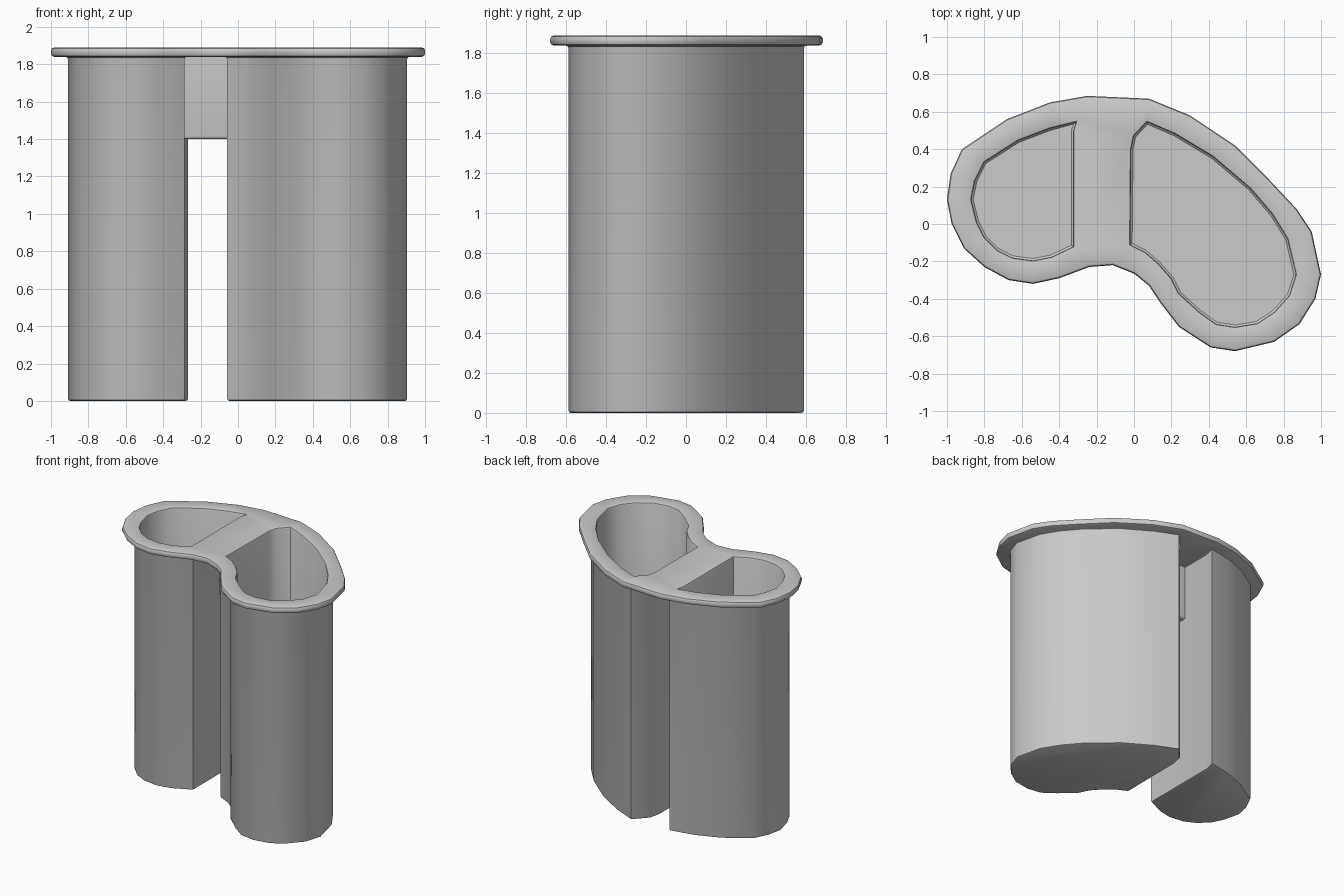
import bpy, bmesh, math
from mathutils import Vector
from mathutils.geometry import normal

old = bpy.data.objects.get("Cube")
if old:
    bpy.data.objects.remove(old)

plastic = bpy.data.materials.new("grey plastic")
plastic.use_nodes = True
GREY = (0.6, 0.6, 0.6, 1)
plastic.diffuse_color = GREY
plastic.node_tree.nodes["Principled BSDF"].inputs["Base Color"].default_value = GREY

TOP, UNDER, WEB_Z = 1.89, 1.84, 1.40
WALL, FLOOR = 0.038, 0.04

# Plan outlines, all counter-clockwise
RIM = [(-1, .13), (-.975, 0), (-.91, -.13), (-.8, -.23), (-.67, -.3), (-.54, -.32),
       (-.4, -.29), (-.24, -.23), (-.115, -.22), (0, -.265), (.08, -.33), (.14, -.42),
       (.24, -.55), (.41, -.66), (.54, -.68), (.75, -.63), (.885, -.535), (.97, -.4),
       (1, -.27), (.95, -.04), (.87, .08), (.72, .24), (.54, .42), (.3, .58),
       (.08, .67), (-.25, .685), (-.45, .65), (-.68, .56), (-.92, .4), (-.98, .27)]
SMALL = [(-.325, -.12), (-.325, .5), (-.31, .545), (-.45, .51), (-.62, .445), (-.8, .33),
         (-.85, .23), (-.87, .13), (-.84, .01), (-.8, -.07), (-.73, -.14), (-.65, -.18),
         (-.54, -.195), (-.44, -.175)]
LARGE = [(-.02, -.11), (.06, -.15), (.13, -.21), (.2, -.29), (.24, -.37), (.35, -.47),
         (.44, -.535), (.54, -.55), (.66, -.53), (.75, -.47), (.83, -.38), (.865, -.27),
         (.82, -.08), (.74, .05), (.62, .19), (.42, .36), (.22, .48), (.07, .545),
         (0, .47), (-.015, .4)]


def offset(outline, d):
    """Move an outline outward by d, limiting the mitre at sharp corners."""
    pts = [Vector(p) for p in outline]
    out = []
    for i, p in enumerate(pts):
        a = (p - pts[i - 1]).normalized()
        b = (pts[(i + 1) % len(pts)] - p).normalized()
        m = (Vector((a.y, -a.x)) + Vector((b.y, -b.x))).normalized()
        out.append(p + m * d / max(m.dot(Vector((a.y, -a.x))), 0.65))
    return out


def loft(bm, outline, steps):
    """Skin rings given as (offset, z); return the rings."""
    rings = [[bm.verts.new((p.x, p.y, z)) for p in offset(outline, d)] for d, z in steps]
    n = len(outline)
    for lo, hi in zip(rings, rings[1:]):
        for i in range(n):
            j = (i + 1) % n
            bm.faces.new((lo[i], lo[j], hi[j], hi[i]))
    return rings


def fill(bm, rings):
    """Fill a flat area bounded by the first ring with the others as holes."""
    edges = []
    for r in rings:
        for i in range(len(r)):
            pair = (r[i - 1], r[i])
            edges.append(bm.edges.get(pair) or bm.edges.new(pair))
    bmesh.ops.triangle_fill(bm, use_beauty=True, edges=edges)


def finish(bm, name):
    bmesh.ops.recalc_face_normals(bm, faces=bm.faces[:])
    mesh = bpy.data.meshes.new(name)
    bm.to_mesh(mesh)
    bm.free()
    mesh.materials.append(plastic)
    ob = bpy.data.objects.new(name, mesh)
    bpy.context.collection.objects.link(ob)
    bpy.ops.object.select_all(action='DESELECT')
    bpy.context.view_layer.objects.active = ob
    ob.select_set(True)
    bpy.ops.object.shade_smooth_by_angle(angle=math.radians(32))
    return ob


# Holder: rounded rim joined to two deep open cups, one closed skin
bm = bmesh.new()
rim = loft(bm, RIM, [(-.016, UNDER), (-.005, UNDER + .005), (0, UNDER + .016),
                     (0, TOP - .016), (-.005, TOP - .005), (-.016, TOP)])
under, upper = [rim[0]], [rim[-1]]
for cup in (SMALL, LARGE):
    outer = loft(bm, cup, [(WALL - .012, 0), (WALL - .003, .004), (WALL, .012),
                           (WALL, UNDER - .014), (WALL + .004, UNDER - .004),
                           (WALL + .014, UNDER)])
    inner = loft(bm, cup, [(-.01, FLOOR), (0, FLOOR + .01), (0, TOP - .014),
                           (.004, TOP - .004), (.014, TOP)])
    bm.faces.new(outer[0])
    bm.faces.new(inner[0])
    under.append(outer[-1])
    upper.append(inner[-1])
fill(bm, under)
fill(bm, upper)
finish(bm, "cup_holder")

# Web: thin plate bracing the gap between the cups under the rim
bm = bmesh.new()
bmesh.ops.create_cube(bm, size=1)
for v in bm.verts:
    v.co = (-.17 + v.co.x * .26, .215 + v.co.y * .07, (WEB_Z + UNDER) / 2 + v.co.z * (UNDER - WEB_Z))
low = [e for e in bm.edges if all(v.co.z < WEB_Z + .01 for v in e.verts)
       and abs(e.verts[0].co.x - e.verts[1].co.x) > .1]
bmesh.ops.bevel(bm, geom=low, offset=.015, segments=3, affect='EDGES', profile=.5)
finish(bm, "bracing_web")
